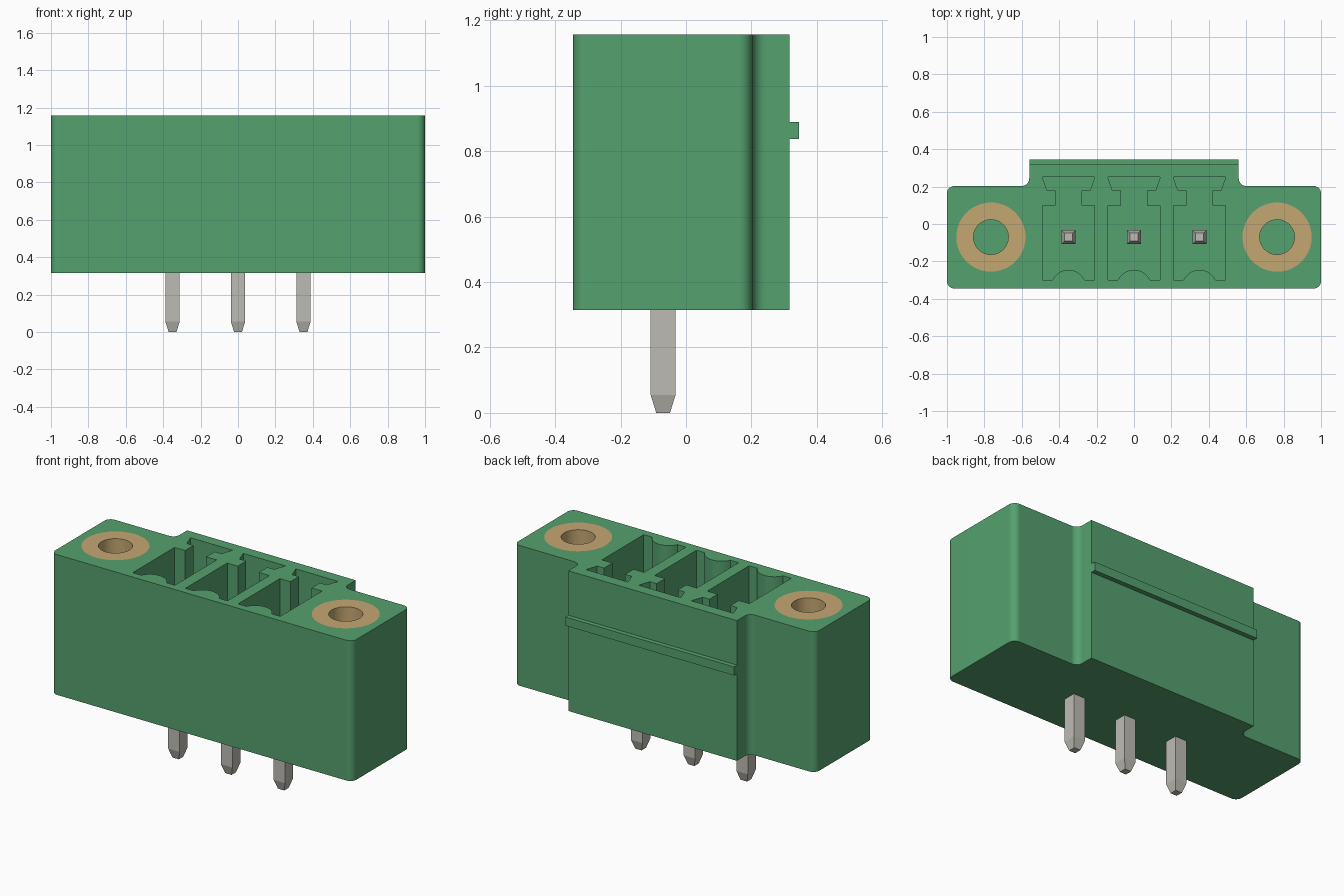
import bpy, bmesh, math

cube = bpy.data.objects.get("Cube")
if cube:
    bpy.data.objects.remove(cube, do_unlink=True)

BASE, TOP = 0.315, 1.157          # housing height range
PIN_Y = -0.07                     # row of pins and inserts
PIN_XS = (-0.35, 0.0, 0.35)
INSERT_X, R_OUT, R_IN = 0.765, 0.185, 0.093
POCKET_FLOOR, HOLE_FLOOR = 0.48, 0.55


def material(name, rgb):
    m = bpy.data.materials.new(name)
    m.use_nodes = True
    m.diffuse_color = (*rgb, 1)
    bsdf = next(n for n in m.node_tree.nodes if n.type == "BSDF_PRINCIPLED")
    bsdf.inputs["Base Color"].default_value = (*rgb, 1)
    bsdf.inputs["Roughness"].default_value = 0.6
    return m


GREEN = material("green plastic", (0.09, 0.355, 0.158))
BRASS = material("brass", (0.56, 0.39, 0.17))
METAL = material("tinned metal", (0.51, 0.50, 0.455))


def arc(cx, cy, r, a0, a1, n=8):
    return [(cx + r * math.cos(math.radians(a0 + (a1 - a0) * i / n)),
             cy + r * math.sin(math.radians(a0 + (a1 - a0) * i / n))) for i in range(n + 1)]


def loft(bm, sections):
    """Closed solid through (outline, z) sections."""
    rings = [[bm.verts.new((x, y, z)) for x, y in pts] for pts, z in sections]
    n = len(rings[0])
    for a, b in zip(rings, rings[1:]):
        for i in range(n):
            j = (i + 1) % n
            bm.faces.new((a[i], a[j], b[j], b[i]))
    bm.faces.new(rings[0][::-1])
    bm.faces.new(rings[-1])


def finish(bm, name, mat):
    bmesh.ops.recalc_face_normals(bm, faces=bm.faces[:])
    me = bpy.data.meshes.new(name)
    bm.to_mesh(me)
    bm.free()
    ob = bpy.data.objects.new(name, me)
    bpy.context.collection.objects.link(ob)
    me.materials.append(mat)
    return ob


def activate(ob):
    bpy.ops.object.select_all(action="DESELECT")
    ob.select_set(True)
    bpy.context.view_layer.objects.active = ob


def smooth(ob):
    activate(ob)
    bpy.ops.object.shade_smooth_by_angle(angle=math.radians(30))
    wn = ob.modifiers.new("weighted normals", "WEIGHTED_NORMAL")
    wn.keep_sharp = True


def square(cx, cy, h):
    return [(cx - h, cy - h), (cx + h, cy - h), (cx + h, cy + h), (cx - h, cy + h)]


# Housing: right half of the outline, mirrored
c = 0.04
half = (arc(1 - c, -0.345 + c, c, -90, 0) + arc(1 - c, 0.203 - c, c, 0, 90)
        + arc(0.56 + c, 0.203 + c, c, 270, 180) + [(0.56, 0.317)])
outline = half + [(-x, y) for x, y in reversed(half)]
bm = bmesh.new()
loft(bm, [(outline, BASE), (outline, TOP)])
housing = finish(bm, "housing", GREEN)

# Cutter: keyed pockets with a rounded rib on the front wall, and insert bores
bm = bmesh.new()
chord, rise = 0.085, 0.054
rib_r = (chord ** 2 + rise ** 2) / (2 * rise)
rib_a = math.degrees(math.asin(chord / rib_r))
rib = arc(0, -0.299 + rise - rib_r, rib_r, 90, 90 - rib_a, 7)
side = rib + [(0.14, -0.299), (0.14, 0.098), (0.07, 0.098),
              (0.07, 0.178), (0.115, 0.178), (0.14, 0.25)]
pocket = side + [(-x, y) for x, y in reversed(side[1:])]
for px in PIN_XS:
    pts = [(px + x, y) for x, y in pocket]
    loft(bm, [(pts, POCKET_FLOOR), (pts, TOP + 0.1)])
for s in (-1, 1):
    pts = arc(s * INSERT_X, PIN_Y, R_OUT, 0, 360, 48)[:-1]
    loft(bm, [(pts, HOLE_FLOOR), (pts, TOP + 0.1)])
cutter = finish(bm, "pocket_cutter", GREEN)
cutter.hide_render = True

activate(housing)
cut = housing.modifiers.new("pockets", "BOOLEAN")
cut.operation, cut.solver, cut.object = "DIFFERENCE", "EXACT", cutter
bpy.ops.object.modifier_apply(modifier=cut.name)
bpy.data.objects.remove(cutter, do_unlink=True)
smooth(housing)

# Latching ridge along the back
bm = bmesh.new()
ridge = [(-0.56, 0.30), (0.56, 0.30), (0.56, 0.345), (-0.56, 0.345)]
loft(bm, [(ridge, 0.838), (ridge, 0.89)])
finish(bm, "latch_ridge", GREEN)

# Threaded inserts: tubes set flush with the top
for s, name in ((-1, "right_insert"), (1, "left_insert")):
    bm = bmesh.new()
    profile = [(R_OUT, HOLE_FLOOR - 0.02), (R_OUT, TOP), (R_IN, TOP), (R_IN, HOLE_FLOOR - 0.02)]
    rings = [[bm.verts.new((x, y, z)) for x, y in arc(s * INSERT_X, PIN_Y, r, 0, 360, 48)[:-1]]
             for r, z in profile]
    for k in range(4):
        a, b = rings[k], rings[(k + 1) % 4]
        for i in range(48):
            j = (i + 1) % 48
            bm.faces.new((a[i], a[j], b[j], b[i]))
    smooth(finish(bm, name, BRASS))

# Square contact pins with tapered ends
for px, name in zip(PIN_XS, ("right_pin", "middle_pin", "left_pin")):
    bm = bmesh.new()
    loft(bm, [(square(px, PIN_Y, h), z) for h, z in
              ((0.021, 0), (0.038, 0.055), (0.038, 0.87), (0.021, 0.92))])
    finish(bm, name, METAL)
